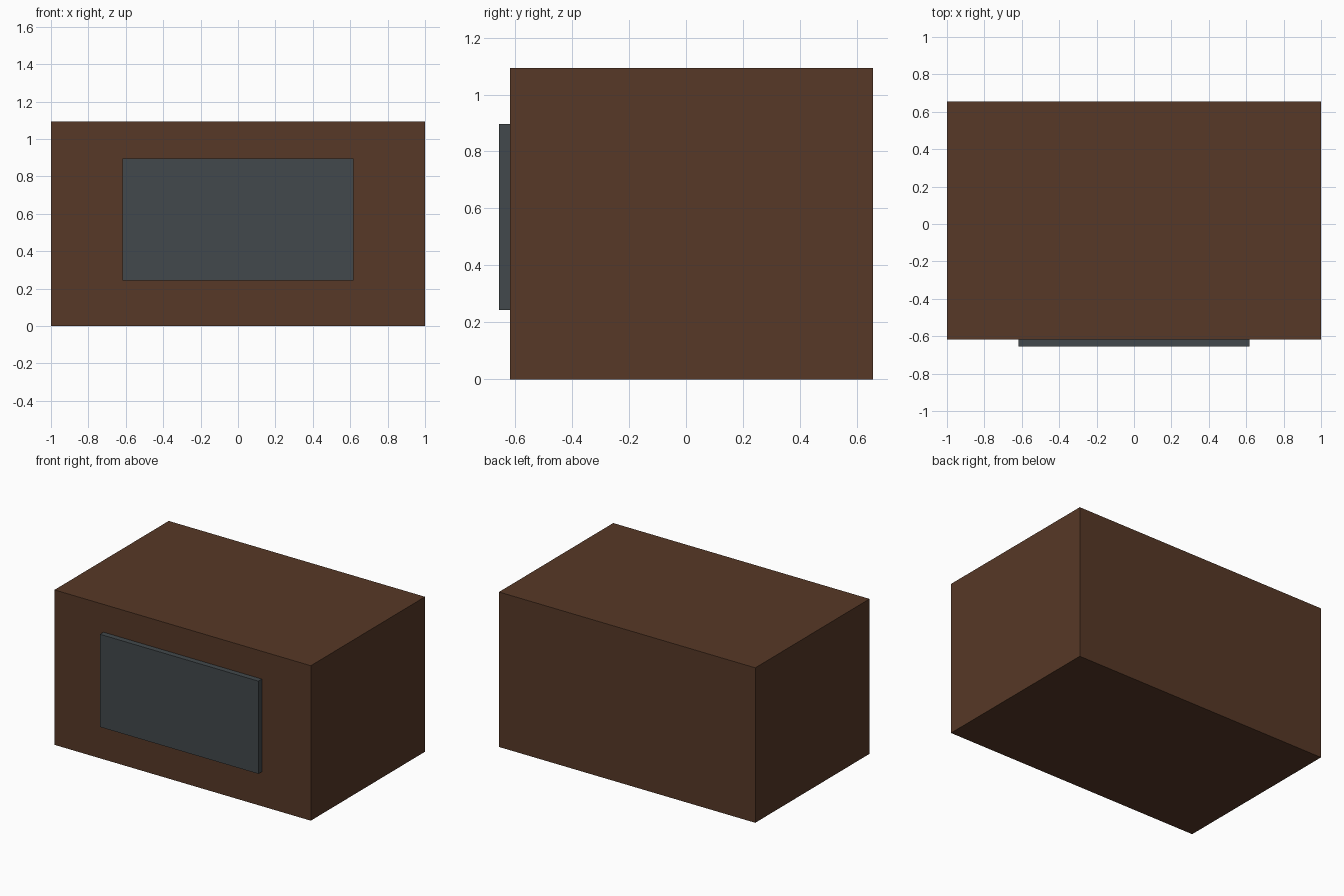
import bpy

if "Cube" in bpy.data.objects:
    bpy.data.objects.remove(bpy.data.objects["Cube"])


def material(name, color):
    mat = bpy.data.materials.new(name)
    mat.diffuse_color = (*color, 1.0)
    mat.use_nodes = True
    mat.node_tree.nodes["Principled BSDF"].inputs["Base Color"].default_value = mat.diffuse_color
    return mat


def box(name, lo, hi, mat):
    """Axis-aligned box between two corners."""
    centre = [(a + b) / 2 for a, b in zip(lo, hi)]
    bpy.ops.mesh.primitive_cube_add(size=1, location=centre)
    obj = bpy.context.object
    obj.name = name
    obj.scale = [b - a for a, b in zip(lo, hi)]
    bpy.ops.object.transform_apply(location=False, rotation=False, scale=True)
    obj.data.materials.append(mat)
    return obj


wood = material("brown_wood", (0.095, 0.04, 0.02))
slate = material("slate_grey", (0.055, 0.066, 0.072))

FRONT = -0.617  # front face of the cabinet

# Main cabinet
box("cabinet", (-1, FRONT, 0), (1, 0.656, 1.093), wood)

# Raised panel on the front
box("front_panel", (-0.618, -0.656, 0.243), (0.618, FRONT, 0.897), slate)
